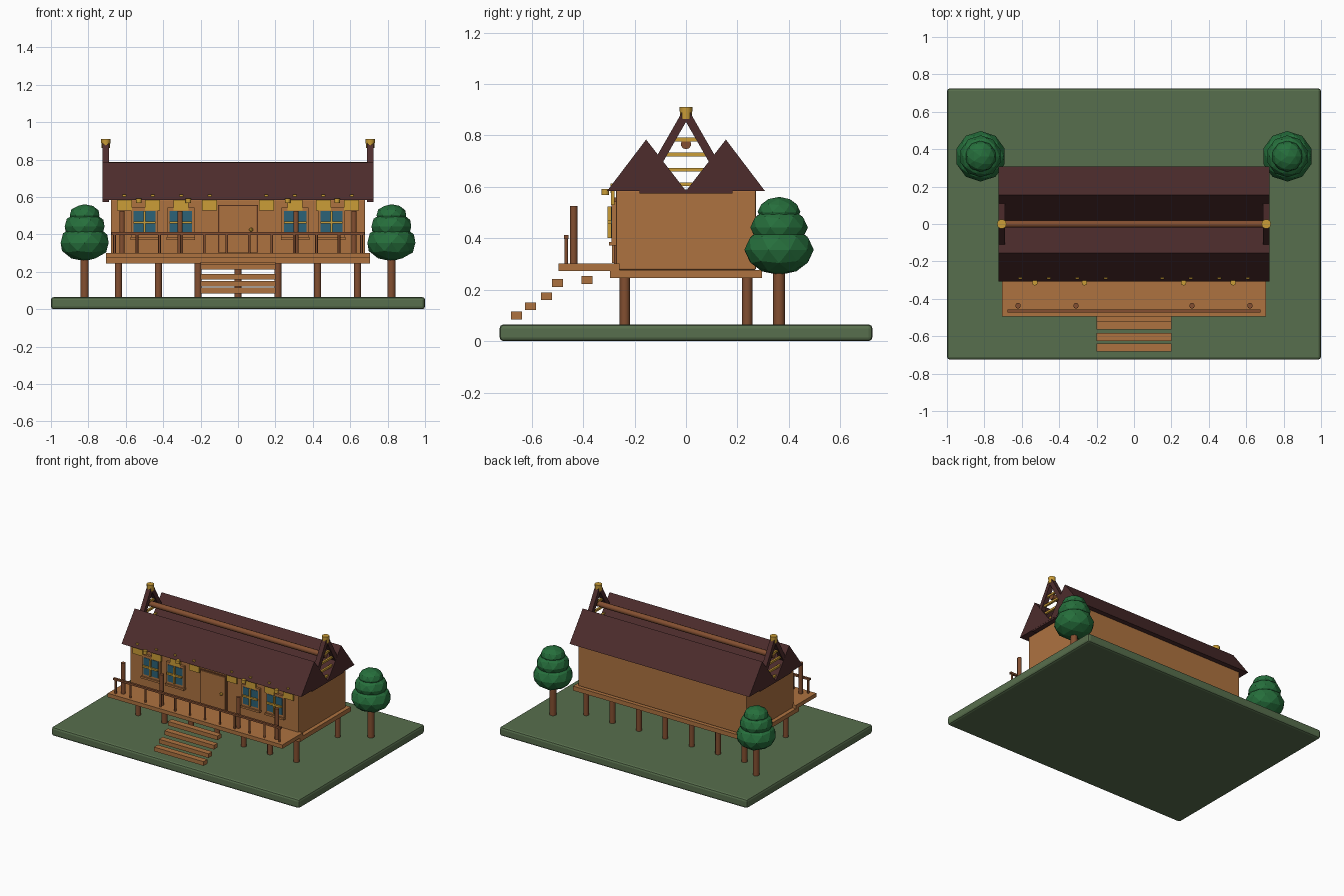
import bpy, bmesh
from math import atan2, hypot
from mathutils import Matrix, Vector

if "Cube" in bpy.data.objects:
    bpy.data.objects.remove(bpy.data.objects["Cube"])


def material(name, r, g, b):
    m = bpy.data.materials.new(name)
    col = [(c / 255) ** 2.2 for c in (r, g, b)] + [1]
    m.diffuse_color = col
    m.use_nodes = True
    m.node_tree.nodes["Principled BSDF"].inputs["Base Color"].default_value = col
    return m


GRASS = material("grass green", 88, 110, 78)
WOOD = material("honey wood", 172, 114, 66)
LOG = material("brown log", 130, 80, 52)
ROOF = material("dark roof brown", 78, 48, 48)
GOLD = material("gold trim", 202, 156, 58)
GLASS = material("window blue", 48, 98, 118)
LEAF = material("leaf green", 42, 110, 62)


def finish(name, bm, mat):
    mesh = bpy.data.meshes.new(name)
    bm.to_mesh(mesh)
    bm.free()
    mesh.materials.append(mat)
    ob = bpy.data.objects.new(name, mesh)
    bpy.context.collection.objects.link(ob)
    return ob


def box(name, mat, loc, size, tilt=0, bevel=0):
    bm = bmesh.new()
    m = Matrix.Translation(loc) @ Matrix.Rotation(tilt, 4, 'X') @ Matrix.Diagonal((*size, 1))
    bmesh.ops.create_cube(bm, size=1, matrix=m)
    if bevel:
        bmesh.ops.bevel(bm, geom=bm.edges[:], offset=bevel, segments=2, affect='EDGES', profile=0.5)
    return finish(name, bm, mat)


def rod(name, mat, a, b, r, sides=10, r2=None):
    a, b = Vector(a), Vector(b)
    turn = (b - a).to_track_quat('Z', 'Y').to_matrix().to_4x4()
    bm = bmesh.new()
    bmesh.ops.create_cone(bm, cap_ends=True, segments=sides, radius1=r, radius2=r2 or r,
                          depth=(b - a).length, matrix=Matrix.Translation((a + b) / 2) @ turn)
    ob = finish(name, bm, mat)
    for p in ob.data.polygons:
        p.use_smooth = len(p.vertices) == 4
    return ob


def blob(name, mat, loc, r, rz, detail=2):
    bm = bmesh.new()
    m = Matrix.Translation(loc) @ Matrix.Diagonal((r, r, rz, 1))
    bmesh.ops.create_icosphere(bm, subdivisions=detail, radius=1, matrix=m)
    return finish(name, bm, mat)


def prism(name, mat, profile, half):
    bm = bmesh.new()
    face = bm.faces.new([bm.verts.new((-half, y, z)) for y, z in profile])
    new = bmesh.ops.extrude_face_region(bm, geom=[face])["geom"]
    bmesh.ops.translate(bm, vec=(2 * half, 0, 0),
                        verts=[v for v in new if isinstance(v, bmesh.types.BMVert)])
    bmesh.ops.recalc_face_normals(bm, faces=bm.faces[:])
    return finish(name, bm, mat)


# Ground, stilts, floor and porch
box("ground", GRASS, (0, 0, 0.0325), (2, 1.45, 0.065), bevel=0.015)
for i in range(-3, 4):
    for y in (-0.238, 0.238):
        rod("stilt", LOG, (i * 0.213, y, 0.05), (i * 0.213, y, 0.25), 0.02)
box("floor", WOOD, (0, 0, 0.261), (1.41, 0.59, 0.032))
box("porch_deck", WOOD, (0, -0.377, 0.287), (1.41, 0.236, 0.028))

# Walls and door
box("walls", WOOD, (0, 0, 0.432), (1.36, 0.545, 0.31), bevel=0.006)
box("door_frame", LOG, (0, -0.275, 0.43), (0.212, 0.012, 0.256))
box("door", WOOD, (0, -0.28, 0.427), (0.196, 0.016, 0.248))
blob("door_knob", GOLD, (0.07, -0.293, 0.425), 0.011, 0.011)

# Windows with gold crossbars
for x in (-0.5, -0.305, 0.305, 0.5):
    box("window_frame", WOOD, (x, -0.279, 0.46), (0.145, 0.02, 0.165))
    box("window_glass", GLASS, (x, -0.289, 0.463), (0.12, 0.006, 0.122))
    box("window_upright", GOLD, (x, -0.296, 0.463), (0.012, 0.018, 0.122))
    box("window_crossbar", GOLD, (x, -0.296, 0.463), (0.12, 0.018, 0.012))
    box("window_sill", WOOD, (x, -0.284, 0.378), (0.152, 0.03, 0.014))

# Twin roof with a log in the valley
for s in (-1, 1):
    prism("roof", ROOF, [(0, 0.584), (s * 0.307, 0.584), (s * 0.155, 0.784)], 0.725)
rod("valley_log", LOG, (-0.71, 0, 0.766), (0.71, 0, 0.766), 0.02)

# Gable frames with rungs and finials
for x in (-0.707, 0.707):
    for s in (-1, 1):
        dy, dz = s * 0.172, -0.3
        box("gable_leg", ROOF, (x, dy / 2, 0.735), (0.034, 0.032, hypot(dy, dz)),
            tilt=atan2(-dy, dz) + 3.1416)
    box("gable_tie", ROOF, (x, 0, 0.582), (0.034, 0.36, 0.016))
    for z, w in ((0.784, 0.1), (0.726, 0.17), (0.667, 0.22), (0.61, 0.26)):
        box("gable_rung", GOLD, (x, 0, z), (0.014, w, 0.014))
    rod("finial", GOLD, (x, 0, 0.863), (x, 0, 0.91), 0.023, 12, 0.025)

# Gold eave hangings and lanterns
for i in range(-4, 5):
    if i:
        x = i * 0.152
        box("eave_plate", GOLD, (x, -0.285, 0.557), (0.08, 0.012, 0.056))
        box("eave_stud", GOLD, (x, -0.287, 0.595), (0.018, 0.012, 0.036))
for x in (-0.53, -0.265, 0.265, 0.53):
    rod("lantern", GOLD, (x, -0.314, 0.568), (x, -0.314, 0.592), 0.015, 8)

# Porch posts and railing
for x in (-0.62, -0.31, 0.31, 0.62):
    rod("porch_post", LOG, (x, -0.437, 0.295), (x, -0.437, 0.525), 0.015)
box("handrail", LOG, (0, -0.466, 0.405), (1.35, 0.016, 0.014))
for i in range(12):
    x = -0.66 + i * 0.12
    rod("baluster", LOG, (x, -0.466, 0.295), (x, -0.466, 0.4), 0.007, 8)

# Stairs
for y, z in ((-0.385, 0.238), (-0.5, 0.226), (-0.542, 0.174), (-0.604, 0.136), (-0.66, 0.1)):
    box("stair_step", WOOD, (0, y, z), (0.4, 0.043, 0.03))

# Trees
for x in (-0.82, 0.82):
    rod("tree_trunk", LOG, (x, 0.362, 0.05), (x, 0.362, 0.3), 0.023)
    for z, r, h in ((0.355, 0.135, 0.098), (0.442, 0.112, 0.08), (0.503, 0.083, 0.058)):
        blob("tree_crown", LEAF, (x, 0.362, z), r, h)
